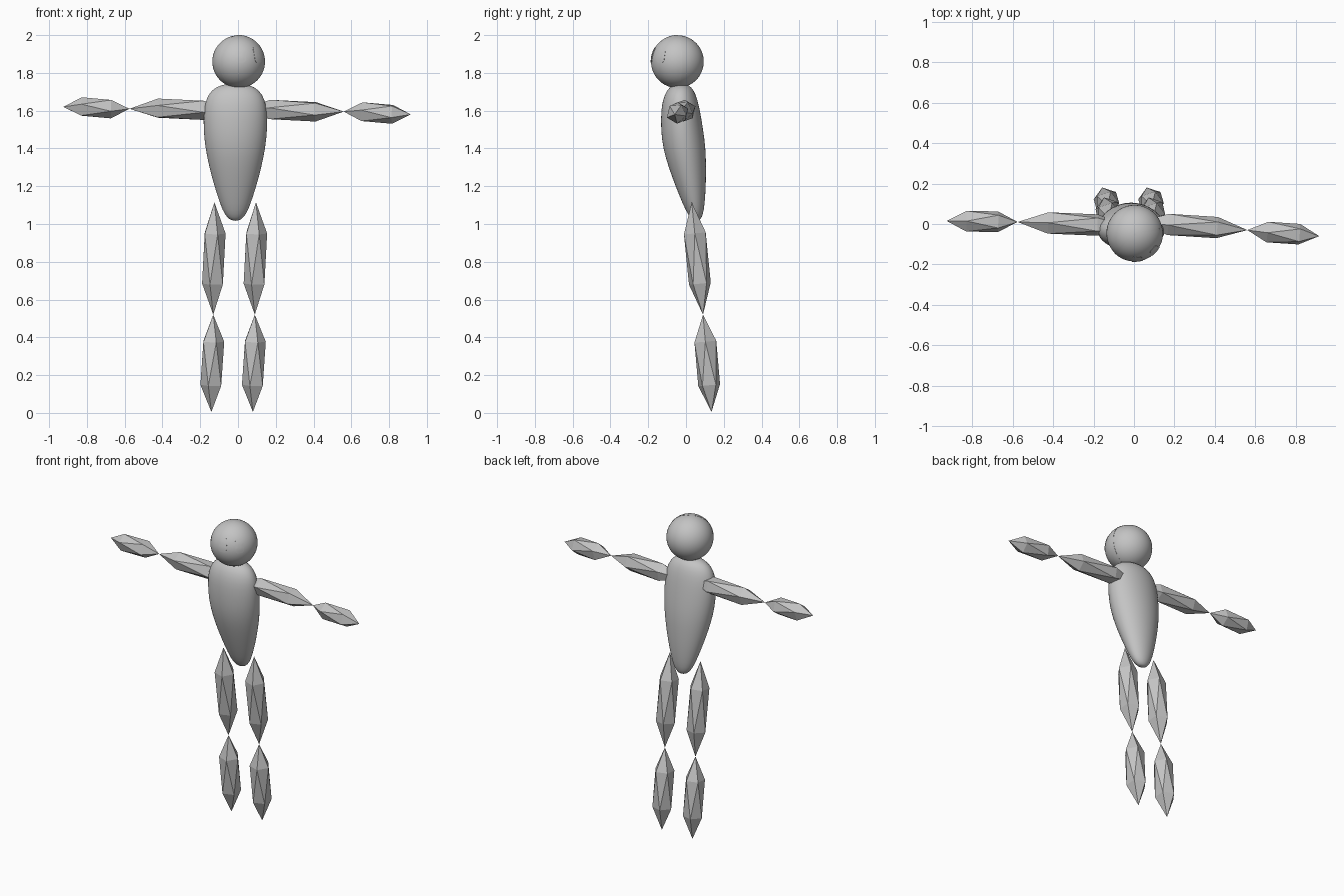
import bpy, bmesh, math
from mathutils import Vector, Matrix

if "Cube" in bpy.data.objects:
    bpy.data.objects.remove(bpy.data.objects["Cube"], do_unlink=True)

grey = bpy.data.materials.new("plain grey")
grey.use_nodes = True
grey.diffuse_color = (0.55, 0.55, 0.55, 1)
bsdf = next(n for n in grey.node_tree.nodes if n.type == 'BSDF_PRINCIPLED')
bsdf.inputs["Base Color"].default_value = (0.55, 0.55, 0.55, 1)


def finish(bm, name, smooth):
    mesh = bpy.data.meshes.new(name)
    bmesh.ops.recalc_face_normals(bm, faces=bm.faces)
    for f in bm.faces:
        f.smooth = smooth
    bm.to_mesh(mesh)
    bm.free()
    mesh.materials.append(grey)
    obj = bpy.data.objects.new(name, mesh)
    bpy.context.collection.objects.link(obj)
    return obj


def limb(name, start, end, radius):
    """A stretched icosahedron with its points at start and end."""
    a, b = Vector(start), Vector(end)
    axis = b - a
    turn = Vector((0, 0, 1)).rotation_difference(axis).to_matrix().to_4x4()
    size = Matrix.Diagonal((radius, radius, axis.length / 2, 1))
    bm = bmesh.new()
    bmesh.ops.create_icosphere(bm, subdivisions=1, radius=1,
                               matrix=Matrix.Translation((a + b) / 2) @ turn @ size)
    finish(bm, name, False)


# Arms
limb("right_upper_arm", (-0.03, -0.01, 1.605), (-0.575, 0.01, 1.61), 0.062)
limb("right_forearm", (-0.575, 0.01, 1.61), (-0.925, 0.015, 1.62), 0.06)
limb("left_upper_arm", (0.02, 0.01, 1.605), (0.56, -0.03, 1.595), 0.062)
limb("left_forearm", (0.56, -0.03, 1.595), (0.915, -0.06, 1.58), 0.06)

# Legs
for side, x in (("right", -0.125), ("left", 0.095)):
    knee = (x - 0.006, 0.09, 0.52)
    limb(side + "_thigh", knee, (x, 0.03, 1.115), 0.068)
    limb(side + "_shin", (x - 0.016, 0.135, 0.005), knee, 0.068)

# Torso: elliptical rings of height, centre y, half width, half depth
rings = [(1.022, 0.055, 0.03, 0.022), (1.05, 0.05, 0.057, 0.04),
         (1.1, 0.042, 0.079, 0.057), (1.2, 0.025, 0.112, 0.081),
         (1.3, 0.007, 0.139, 0.1), (1.4, -0.009, 0.16, 0.114),
         (1.5, -0.021, 0.171, 0.113), (1.6, -0.029, 0.169, 0.104),
         (1.66, -0.031, 0.157, 0.092), (1.71, -0.03, 0.128, 0.072),
         (1.738, -0.028, 0.075, 0.042)]
bm = bmesh.new()
sides = 24
rows = []
for z, cy, rx, ry in rings:
    angles = [math.tau * i / sides for i in range(sides)]
    rows.append([bm.verts.new((-0.014 + rx * math.cos(t), cy + ry * math.sin(t), z))
                 for t in angles])
for low, high in zip(rows, rows[1:]):
    for i in range(sides):
        j = (i + 1) % sides
        bm.faces.new((low[i], low[j], high[j], high[i]))
for row in (rows[0], rows[-1]):
    middle = sum((v.co for v in row), Vector()) / sides
    tip = bm.verts.new(middle + Vector((0, 0, -0.006 if row is rows[0] else 0.006)))
    for i in range(sides):
        bm.faces.new((row[i], row[(i + 1) % sides], tip))
torso = finish(bm, "torso", True)
torso.modifiers.new("smooth", 'SUBSURF').levels = 1

# Head
centre = Vector((0.003, -0.045, 1.86))
radius = 0.139
bm = bmesh.new()
bmesh.ops.create_uvsphere(bm, u_segments=48, v_segments=32, radius=radius,
                          matrix=Matrix.Translation(centre))
finish(bm, "head", True)

facing = math.radians(-63)


def on_head(lon, lat, lift):
    flat = math.cos(lat)
    return centre + (radius + lift) * Vector((flat * math.cos(facing + lon),
                                              flat * math.sin(facing + lon), math.sin(lat)))


# Face mask: a thin wedge of shell running from pole to pole
bm = bmesh.new()
across, up = 24, 32
half = math.radians(73)
grid = [[bm.verts.new(on_head(half * (2 * i / across - 1),
                              math.pi * 0.495 * (2 * j / up - 1), 0.0012))
         for i in range(across + 1)] for j in range(up + 1)]
for j in range(up):
    for i in range(across):
        bm.faces.new((grid[j][i], grid[j][i + 1], grid[j + 1][i + 1], grid[j + 1][i]))
mask = finish(bm, "face_mask", True)
rim = mask.modifiers.new("rim", 'SOLIDIFY')
rim.thickness, rim.offset = 0.002, -1

# Eyes: rounded upright plates wrapped on the face
for name, lon in (("right_eye", -22), ("left_eye", 22)):
    bm = bmesh.new()
    outline = []
    for k in range(32):
        t = math.tau * (k + 0.5) / 32
        c, s = math.cos(t), math.sin(t)
        outline.append((math.copysign(abs(c) ** 0.5, c) * 0.2,
                        math.copysign(abs(s) ** 0.5, s) * 0.31))
    loops = [[bm.verts.new(on_head(math.radians(lon) + u * r, math.radians(15.5) + v * r, 0.003))
              for u, v in outline] for r in (1, 0.75, 0.5, 0.25)]
    for outer, inner in zip(loops, loops[1:]):
        for i in range(32):
            j = (i + 1) % 32
            bm.faces.new((outer[i], outer[j], inner[j], inner[i]))
    bm.faces.new(loops[-1])
    eye = finish(bm, name, True)
    rim = eye.modifiers.new("rim", 'SOLIDIFY')
    rim.thickness, rim.offset = 0.003, -1
    # recalculated normals may face inward on an open patch
    if eye.data.polygons[0].normal.dot(eye.data.vertices[0].co - centre) < 0:
        eye.data.flip_normals()
if mask.data.polygons[400].normal.dot(mask.data.polygons[400].center - centre) < 0:
    mask.data.flip_normals()

# Keep the thin rims crisp
bpy.ops.object.select_all(action='DESELECT')
for name in ("face_mask", "right_eye", "left_eye"):
    obj = bpy.data.objects[name]
    obj.select_set(True)
    bpy.context.view_layer.objects.active = obj
    for mod in list(obj.modifiers):
        bpy.ops.object.modifier_apply(modifier=mod.name)
bpy.ops.object.shade_smooth_by_angle(angle=math.radians(35))
